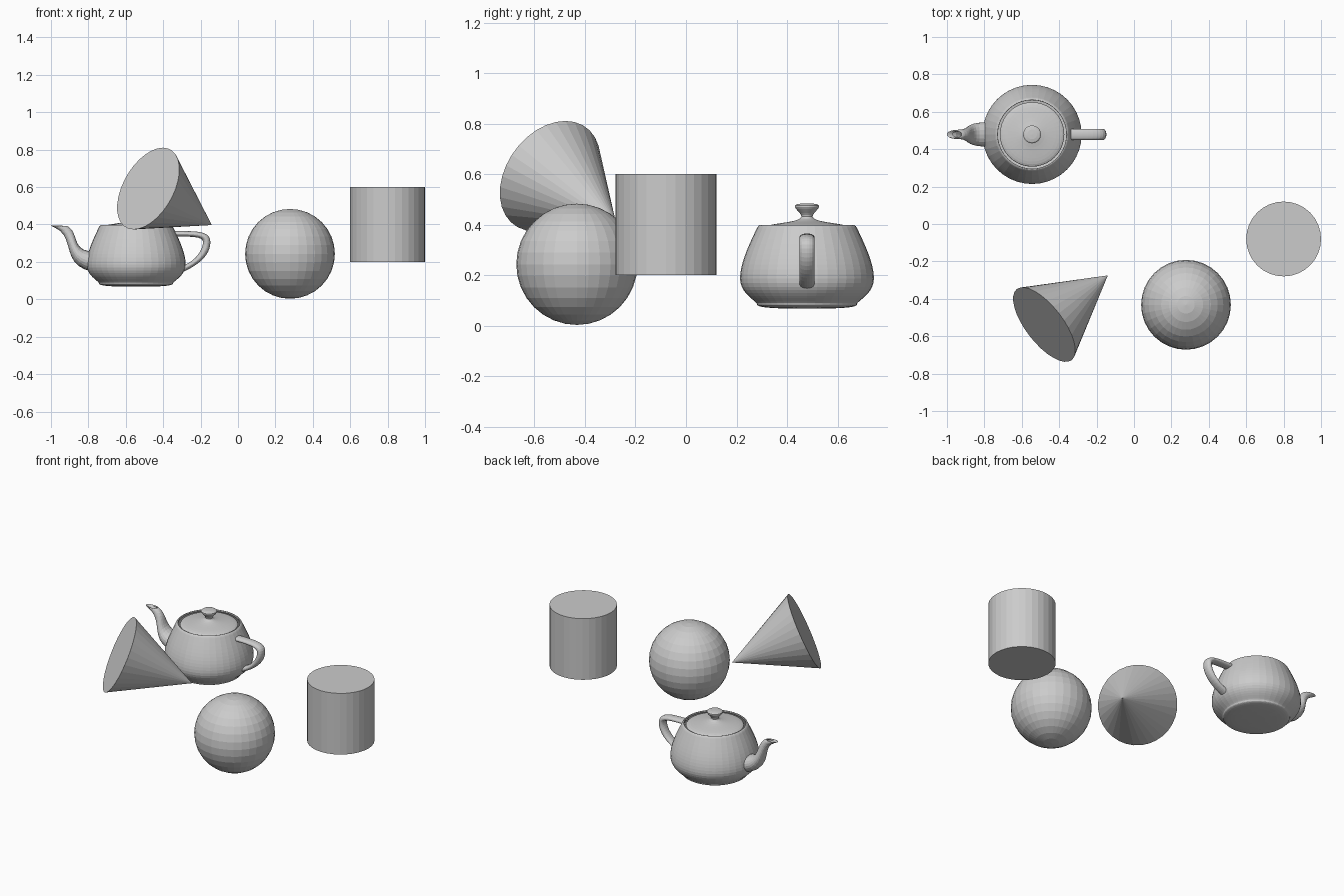
import bpy, bmesh
from math import sin, cos, tau
from mathutils import Vector

if "Cube" in bpy.data.objects:
    bpy.data.objects.remove(bpy.data.objects["Cube"])

S = 0.1325                       # teapot unit scale
ORIGIN = Vector((-0.545, 0.479, 0.067))
N = 10                           # steps per curve span


def bez(p, t):
    u = 1 - t
    w = (u**3, 3*u*u*t, 3*u*t*t, t**3)
    return [sum(a * q[i] for a, q in zip(w, p)) for i in range(len(p[0]))]


def sample(spans):
    pts = [bez(s, k / N) for s in spans for k in range(N)]
    return pts + [bez(spans[-1], 1.0)]


def skin(name, rings):
    """Join closed rings of points into a surface; spout faces -x."""
    bm = bmesh.new()
    rows = [[bm.verts.new(ORIGIN + S * Vector((-x, -y, z))) for x, y, z in r] for r in rings]
    n = len(rows[0])
    for a, b in zip(rows, rows[1:]):
        for j in range(n):
            k = (j + 1) % n
            bm.faces.new((a[j], a[k], b[k], b[j]))
    bmesh.ops.remove_doubles(bm, verts=bm.verts, dist=1e-5)
    bmesh.ops.recalc_face_normals(bm, faces=bm.faces)
    me = bpy.data.meshes.new(name)
    bm.to_mesh(me)
    bm.free()
    ob = bpy.data.objects.new(name, me)
    bpy.context.collection.objects.link(ob)
    return ob


def lathe(name, spans):
    n = 4 * N
    skin(name, [[(r * cos(tau*j/n), r * sin(tau*j/n), z) for j in range(n)]
                for r, z in sample(spans)])


def tube(name, spans):
    """Each control is (inner x, inner z, outer x, outer z, side width)."""
    rings = []
    for ix, iz, ox, oz, w in sample(spans):
        half = [bez([(ix, 0, iz), (ix, w, iz), (ox, w, oz), (ox, 0, oz)], k / N)
                for k in range(N + 1)]
        rings.append(half + [(x, -y, z) for x, y, z in half[-2:0:-1]])
    skin(name, rings)


# Teapot body with rim and base
lathe("teapot_body", [
    [(1.4, 2.4), (1.3375, 2.53125), (1.4375, 2.53125), (1.5, 2.4)],
    [(1.5, 2.4), (1.75, 1.875), (2, 1.35), (2, 0.9)],
    [(2, 0.9), (2, 0.45), (1.5, 0.225), (1.5, 0.15)],
    [(1.5, 0.15), (1.5, 0.075), (1.425, 0), (0, 0)]])

# Lid with knob
lathe("teapot_lid", [
    [(0, 3.15), (0.8, 3.15), (0, 2.85), (0.2, 2.7)],
    [(0.2, 2.7), (0.4, 2.55), (1.3, 2.55), (1.3, 2.4)]])

# Handle
tube("teapot_handle", [
    [(-1.6, 2.025, -1.5, 2.25, .3), (-2.3, 2.025, -2.5, 2.25, .3),
     (-2.7, 2.025, -3, 2.25, .3), (-2.7, 1.8, -3, 1.8, .3)],
    [(-2.7, 1.8, -3, 1.8, .3), (-2.7, 1.575, -3, 1.35, .3),
     (-2.5, 1.125, -2.65, 0.9375, .3), (-2, 0.9, -1.9, 0.6, .3)]])

# Spout with rolled lip
tube("teapot_spout", [
    [(1.7, 1.425, 1.7, 0.6, .66), (2.6, 1.425, 3.1, 0.825, .66),
     (2.3, 2.1, 2.4, 2.025, .25), (2.7, 2.4, 3.3, 2.4, .25)],
    [(2.7, 2.4, 3.3, 2.4, .25), (2.8, 2.475, 3.525, 2.49375, .25),
     (2.9, 2.475, 3.45, 2.5125, .15), (2.8, 2.4, 3.2, 2.4, .15)]])

# Sphere
bpy.ops.mesh.primitive_uv_sphere_add(segments=32, ring_count=16, radius=0.24,
                                     location=(0.278, -0.432, 0.243))
bpy.context.object.name = "sphere"

# Cylinder
bpy.ops.mesh.primitive_cylinder_add(vertices=32, radius=0.2, depth=0.4,
                                    location=(0.8, -0.08, 0.4))
bpy.context.object.name = "cylinder"

# Tilted cone, pointing from base centre to tip
base, tip = Vector((-0.48, -0.538, 0.592)), Vector((-0.14, -0.275, 0.397))
axis = tip - base
bpy.ops.mesh.primitive_cone_add(vertices=32, radius1=0.24, radius2=0, depth=axis.length,
                                location=(base + tip) / 2,
                                rotation=axis.to_track_quat('Z', 'Y').to_euler())
bpy.context.object.name = "cone"
